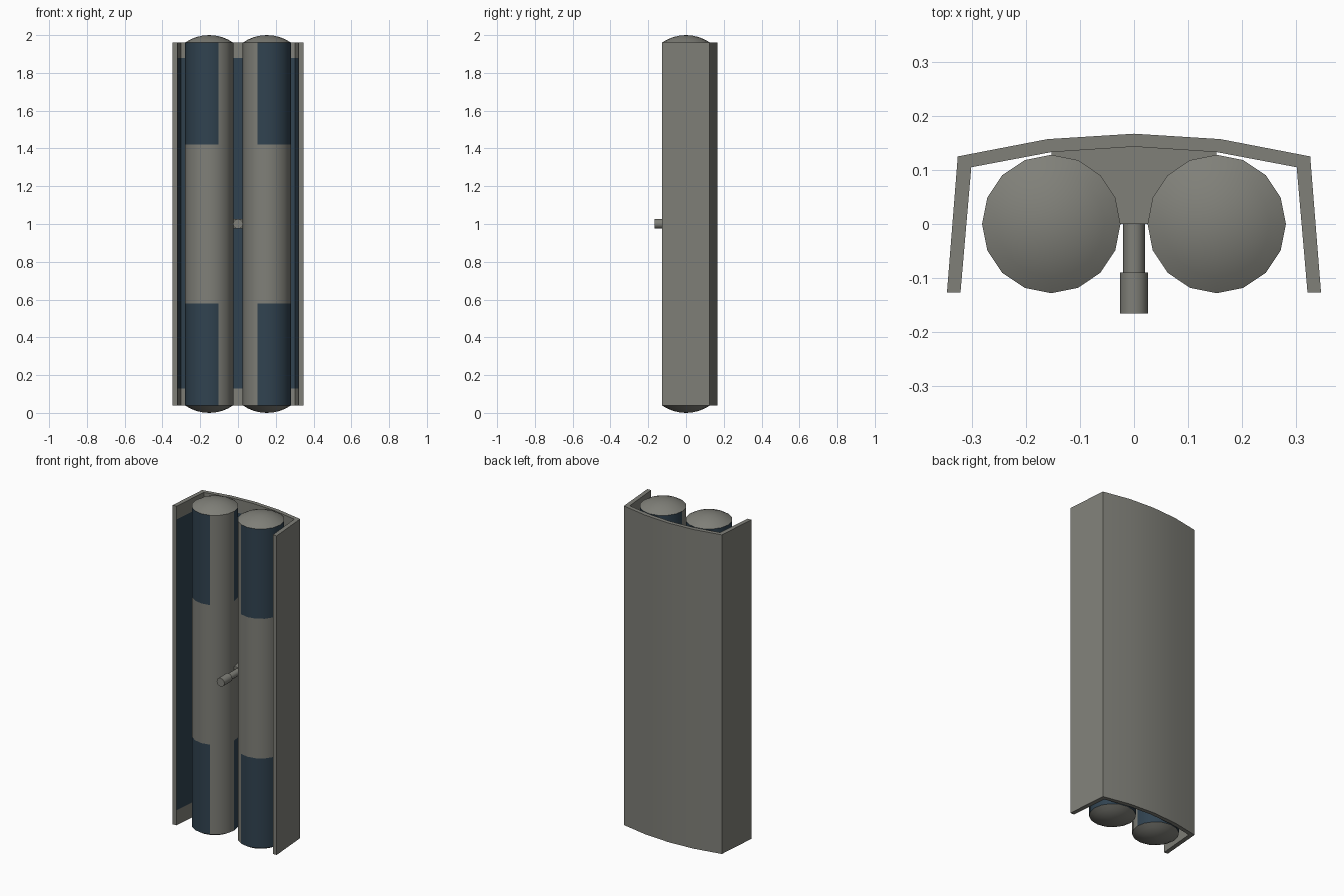
import bpy, bmesh, math
from mathutils import Matrix

if "Cube" in bpy.data.objects:
    bpy.data.objects.remove(bpy.data.objects["Cube"])


def material(name, rgb):
    m = bpy.data.materials.new(name)
    m.diffuse_color = (*rgb, 1)
    m.use_nodes = True
    m.node_tree.nodes["Principled BSDF"].inputs["Base Color"].default_value = m.diffuse_color
    return m


GREY = material("warm_grey", (0.215, 0.215, 0.19))
BLUE = material("dark_slate_blue", (0.03, 0.055, 0.08))
Z0, Z1 = 0.04, 1.96          # straight part of tanks and shell


def finish(bm, name, rule=None):
    """Fix normals, colour faces by rule, make the object, smooth it."""
    bmesh.ops.recalc_face_normals(bm, faces=bm.faces)
    for f in bm.faces:
        f.material_index = 1 if rule and rule(f) else 0
    me = bpy.data.meshes.new(name)
    bm.to_mesh(me)
    bm.free()
    ob = bpy.data.objects.new(name, me)
    bpy.context.collection.objects.link(ob)
    me.materials.append(GREY)
    if rule:
        me.materials.append(BLUE)
    bpy.ops.object.select_all(action='DESELECT')
    bpy.context.view_layer.objects.active = ob
    ob.select_set(True)
    bpy.ops.object.shade_smooth_by_angle(angle=math.radians(40))
    return ob


def lathe(profile, sides):
    """Revolve (radius, height) points about z; ends close on the axis."""
    bm = bmesh.new()
    rings = []
    for r, z in profile:
        if r < 1e-6:
            rings.append([bm.verts.new((0, 0, z))] * sides)
        else:
            rings.append([bm.verts.new((r * math.cos(2 * math.pi * i / sides),
                                        r * math.sin(2 * math.pi * i / sides), z))
                          for i in range(sides)])
    for a, b in zip(rings, rings[1:]):
        for i in range(sides):
            j = (i + 1) % sides
            bm.faces.new(list(dict.fromkeys((a[i], a[j], b[j], b[i]))))
    return bm


def prism(loop, levels, cap_quads):
    """Extrude a closed xy loop through z levels; cap with given index faces."""
    bm = bmesh.new()
    rings = [[bm.verts.new((x, y, z)) for x, y in loop] for z in levels]
    n = len(loop)
    for a, b in zip(rings, rings[1:]):
        for i in range(n):
            j = (i + 1) % n
            bm.faces.new((a[i], a[j], b[j], b[i]))
    for ring in (rings[0], rings[-1]):
        for q in cap_quads:
            bm.faces.new([ring[i] for i in q])
    return bm


# Tanks: 16-sided cylinders with shallow domed ends and painted end zones
R, H, CX = 0.128, 0.04, 0.153
SR = (R * R + H * H) / (2 * H)
half = math.asin(R / SR)
dome = [(SR * math.sin(half * k / 4), SR * (1 - math.cos(half * k / 4))) for k in range(5)]
tank_profile = dome + [(R, 0.58), (R, 1.42)] + [(r, 2 - z) for r, z in reversed(dome)]

for side, name in ((-1, "left_tank"), (1, "right_tank")):
    bm = lathe(tank_profile, 16)

    def tank_rule(f, side=side):
        c = f.calc_center_median()
        if not (Z0 < c.z < 0.58 or 1.42 < c.z < Z1):
            return False
        a = math.degrees(math.atan2(c.y, -side * c.x))   # 0 = toward the middle
        return not (-67.5 < a < 0)                       # bare strip on inner front

    finish(bm, name, tank_rule).location.x = side * CX

# Curved shell around the back and sides, inner faces painted
half_outer = [(0.346, -0.127), (0.326, 0.125), (0.16, 0.157)]
half_inner = [(0.321, -0.127), (0.301, 0.105), (0.153, 0.133)]


def across(pts, mid):
    return pts + [(0, mid)] + [(-x, y) for x, y in reversed(pts)]


outer, inner = across(half_outer, 0.167), across(half_inner, 0.143)
loop = outer + inner[::-1]
n = len(outer)
bm = prism(loop, (Z0, 0.13, 1.88, Z1),
           [(i, i + 1, 2 * n - 2 - i, 2 * n - 1 - i) for i in range(n - 1)])


def shell_rule(f):
    c = f.calc_center_median()
    is_inner = abs(c.x) < 0.317 and c.y < 0.14 and c.y > -0.12
    return 0.13 < c.z < 1.88 and is_inner


finish(bm, "back_shell", shell_rule)

# Bracket filling the gap between the tanks at mid height
bracket = [(0.026, 0), (0.04, 0.05), (0.075, 0.095), (0.153, 0.126), (0.153, 0.133), (0, 0.143)]
bracket += [(-x, y) for x, y in reversed(bracket[:-1])]
finish(prism(bracket, (0.975, 1.027), [range(len(bracket))]), "centre_bracket")

# Knob: thin stem with a thicker tip, pointing forward
bm = lathe([(0, 0), (0.02, 0), (0.02, 0.09), (0.026, 0.09), (0.026, 0.166), (0, 0.166)], 12)
bmesh.ops.transform(bm, matrix=Matrix.Rotation(math.pi / 2, 4, 'X'), verts=bm.verts)
finish(bm, "front_knob").location.z = 1.001
